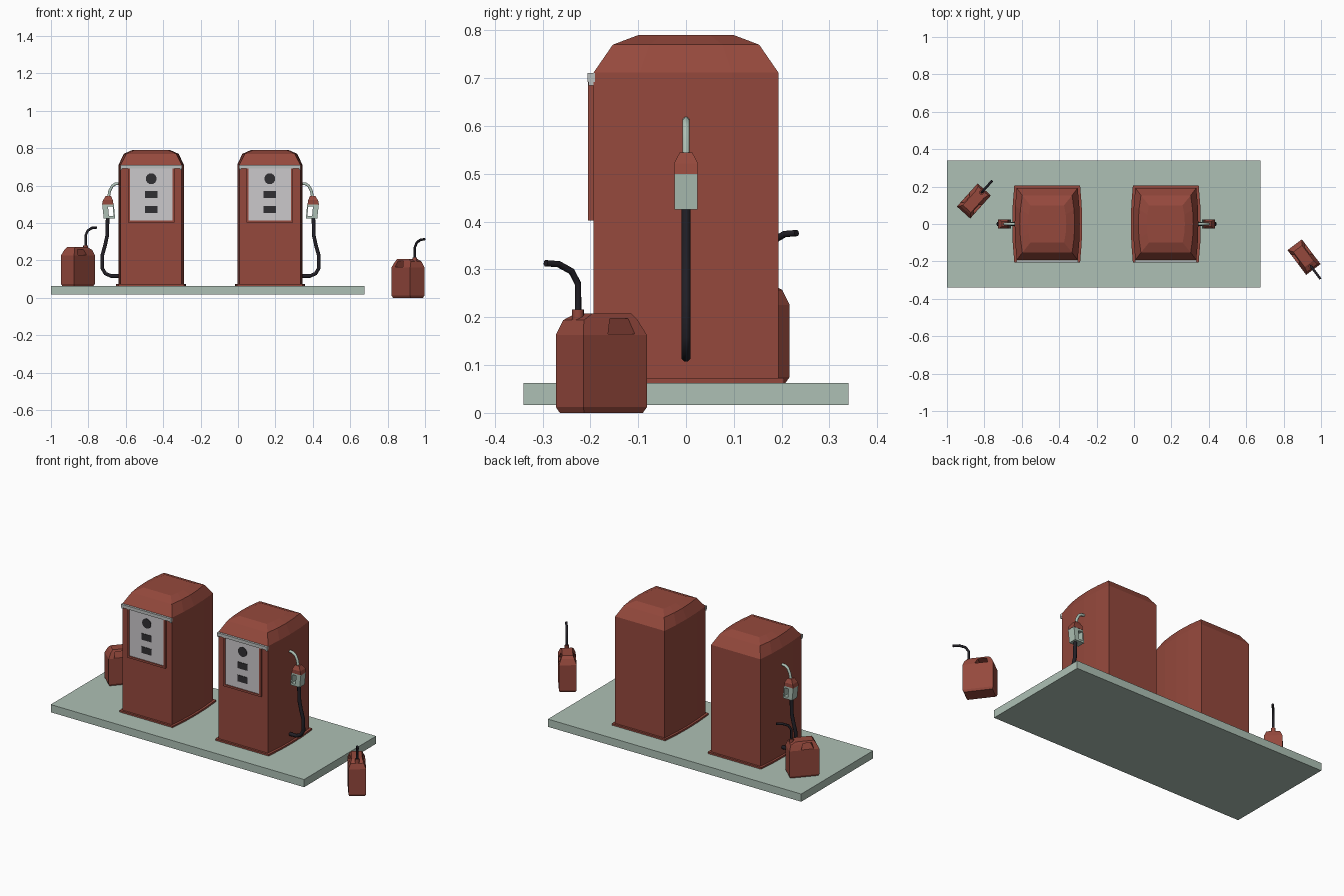
import bpy, bmesh, math
from mathutils import Matrix, Vector

if "Cube" in bpy.data.objects:
    bpy.data.objects.remove(bpy.data.objects["Cube"])


def mat(name, rgb):
    m = bpy.data.materials.new(name)
    m.diffuse_color = (*rgb, 1)
    m.use_nodes = True
    m.node_tree.nodes["Principled BSDF"].inputs["Base Color"].default_value = m.diffuse_color
    return m


RED = mat("rusty red", (0.30, 0.066, 0.046))
GREEN = mat("pale green grey", (0.42, 0.53, 0.46))
PANEL = mat("light grey", (0.60, 0.58, 0.60))
CHROME = mat("chrome grey", (0.50, 0.52, 0.51))
BLACK = mat("black rubber", (0.016, 0.014, 0.019))
DARK = mat("dark dial", (0.03, 0.028, 0.032))


def add(name, bm, m, M=Matrix()):
    bmesh.ops.transform(bm, matrix=M, verts=bm.verts)
    bmesh.ops.recalc_face_normals(bm, faces=bm.faces)
    me = bpy.data.meshes.new(name)
    bm.to_mesh(me)
    bm.free()
    me.materials.append(m)
    ob = bpy.data.objects.new(name, me)
    bpy.context.collection.objects.link(ob)
    return ob


def loft(name, rings, m, M=Matrix()):
    """Skin a stack of closed rings and cap both ends."""
    bm = bmesh.new()
    rs = [[bm.verts.new(p) for p in r] for r in rings]
    n = len(rs[0])
    for a, b in zip(rs, rs[1:]):
        for i in range(n):
            j = (i + 1) % n
            bm.faces.new((a[i], a[j], b[j], b[i]))
    bm.faces.new(rs[0][::-1])
    bm.faces.new(rs[-1])
    return add(name, bm, m, M)


def rect(x0, x1, y0, y1, z):
    return [(x0, y0, z), (x1, y0, z), (x1, y1, z), (x0, y1, z)]


def box(name, x, y, z, m, M=Matrix()):
    return loft(name, [rect(*x, *y, z[0]), rect(*x, *y, z[1])], m, M)


def bulged(hx, hy, b, z):
    """Rectangle whose left and right sides bow outwards."""
    return [(-hx, -hy, z), (hx, -hy, z), (hx + b * .75, -hy / 2, z), (hx + b, 0, z),
            (hx + b * .75, hy / 2, z), (hx, hy, z), (-hx, hy, z),
            (-hx - b * .75, hy / 2, z), (-hx - b, 0, z), (-hx - b * .75, -hy / 2, z)]


def tube(name, pts, r, m, M=Matrix(), n=8):
    """Round tube along points lying in the xz plane."""
    P = [Vector((x, 0, z)) for x, z in pts]
    rings = []
    for i, p in enumerate(P):
        d0 = (p - P[max(i - 1, 0)]).normalized()
        d1 = (P[min(i + 1, len(P) - 1)] - p).normalized()
        t = (d0 + d1).normalized()
        side, up = Vector((0, 1, 0)), t.cross(Vector((0, 1, 0)))
        rings.append([p + r * (math.cos(a) * side + math.sin(a) * up)
                      for a in (2 * math.pi * (k + .5) / n for k in range(n))])
    ob = loft(name, rings, m, M)
    for f in ob.data.polygons:
        f.use_smooth = len(f.vertices) == 4
    return ob


# Concrete island
box("island_base", (-1, 0.675), (-0.34, 0.34), (0.017, 0.063), GREEN)

# Two pumps, hoses on the outer sides
for tag, cx, s in (("left", -0.464, -1), ("right", 0.17, 1)):
    T = Matrix.Translation((cx, 0, 0))
    M = T @ Matrix.Diagonal((s, 1, 1, 1))
    loft(tag + "_pump_body", [bulged(.163, .193, .011, .063), bulged(.163, .193, .011, .712),
                              bulged(.133, .153, .014, .770), bulged(.09, .10, .012, .79)], RED, T)
    loft(tag + "_pump_foot", [bulged(.176, .205, .011, .06), bulged(.176, .205, .011, .073)], RED, T)
    # Face panel with raised frame and chrome trim
    for sx in (-1, 1):
        x = sorted((sx * .125, sx * .114))
        box(tag + "_panel_frame_side", x, (-.205, -.19), (.402, .692), RED, T)
        x = sorted((sx * .163, sx * .155))
        box(tag + "_trim_end", x, (-.204, -.19), (.685, .70), CHROME, T)
    box(tag + "_panel_frame_bottom", (-.125, .125), (-.205, -.19), (.402, .414), RED, T)
    box(tag + "_panel", (-.115, .115), (-.199, -.191), (.412, .692), PANEL, T)
    box(tag + "_top_trim", (-.165, .165), (-.206, -.19), (.692, .711), CHROME, T)
    # Dial and two counters
    bm = bmesh.new()
    bmesh.ops.create_cone(bm, cap_ends=True, segments=16, radius1=.029, radius2=.029, depth=.006)
    add(tag + "_dial", bm, DARK, T @ Matrix.Translation((0, -.199, .637)) @ Matrix.Rotation(math.pi / 2, 4, 'X'))
    for z in (.552, .473):
        box(tag + "_counter", (-.033, .033), (-.202, -.196), (z - .019, z + .019), DARK, T)
    # Hose
    tube(tag + "_hose", [(.165, .117), (.215, .117), (.245, .13), (.263, .16), (.261, .23),
                         (.247, .28), (.236, .33), (.233, .43)], .0105, BLACK, M)
    # Nozzle: grip with open trigger guard, red head, bent spout
    loft(tag + "_nozzle_grip", [rect(.225, .254, -.024, .024, .425),
                                rect(.232, .262, -.024, .024, .50)], GREEN, M)
    box(tag + "_guard_bottom", (.195, .23), (-.024, .024), (.425, .437), GREEN, M)
    loft(tag + "_guard_front", [rect(.193, .20, -.024, .024, .425),
                                rect(.20, .207, -.024, .024, .50)], GREEN, M)
    box(tag + "_guard_top", (.202, .24), (-.024, .024), (.489, .501), GREEN, M)
    loft(tag + "_nozzle_head", [rect(.202, .263, -.025, .025, .50), rect(.205, .258, -.025, .025, .522),
                                rect(.215, .243, -.013, .013, .545)], RED, M)
    tube(tag + "_spout", [(.229, .535), (.222, .572), (.209, .598), (.192, .609), (.165, .612)],
         .008, GREEN, M)

# Two fuel cans: one on the island, one on the ground
for tag, loc, ang in (("island", (-.856, .123, .063), 48), ("ground", (.909, -.177, 0), -53)):
    M = Matrix.Translation(loc) @ Matrix.Rotation(math.radians(ang), 4, 'Z')

    def r(u0, u1, v, z):
        return rect(u0, u1, -v, v, z)
    can = loft(tag + "_can_body", [r(-.077, .077, .042, 0), r(-.083, .083, .048, .012),
                                   r(-.083, .083, .048, .163), r(-.068, .073, .036, .194),
                                   r(-.056, .045, .029, .208)], RED, M)
    # Handle opening
    cutter = loft("handle_cutter", [rect(-.052, .018, -.1, .1, .165),
                                    rect(-.044, .004, -.1, .1, .197)], RED, M)
    cutter.hide_render = True
    mod = can.modifiers.new("handle_hole", 'BOOLEAN')
    mod.operation, mod.object, mod.solver = 'DIFFERENCE', cutter, 'EXACT'
    bpy.context.view_layer.objects.active = can
    bpy.ops.object.modifier_apply(modifier=mod.name)
    bpy.data.objects.remove(cutter)
    # Cap and bent pouring spout
    tube(tag + "_can_cap", [(.061, .18), (.061, .216)], .013, RED, M)
    tube(tag + "_can_spout", [(.061, .21), (.061, .27), (.078, .296), (.112, .311), (.146, .313)],
         .007, BLACK, M)
